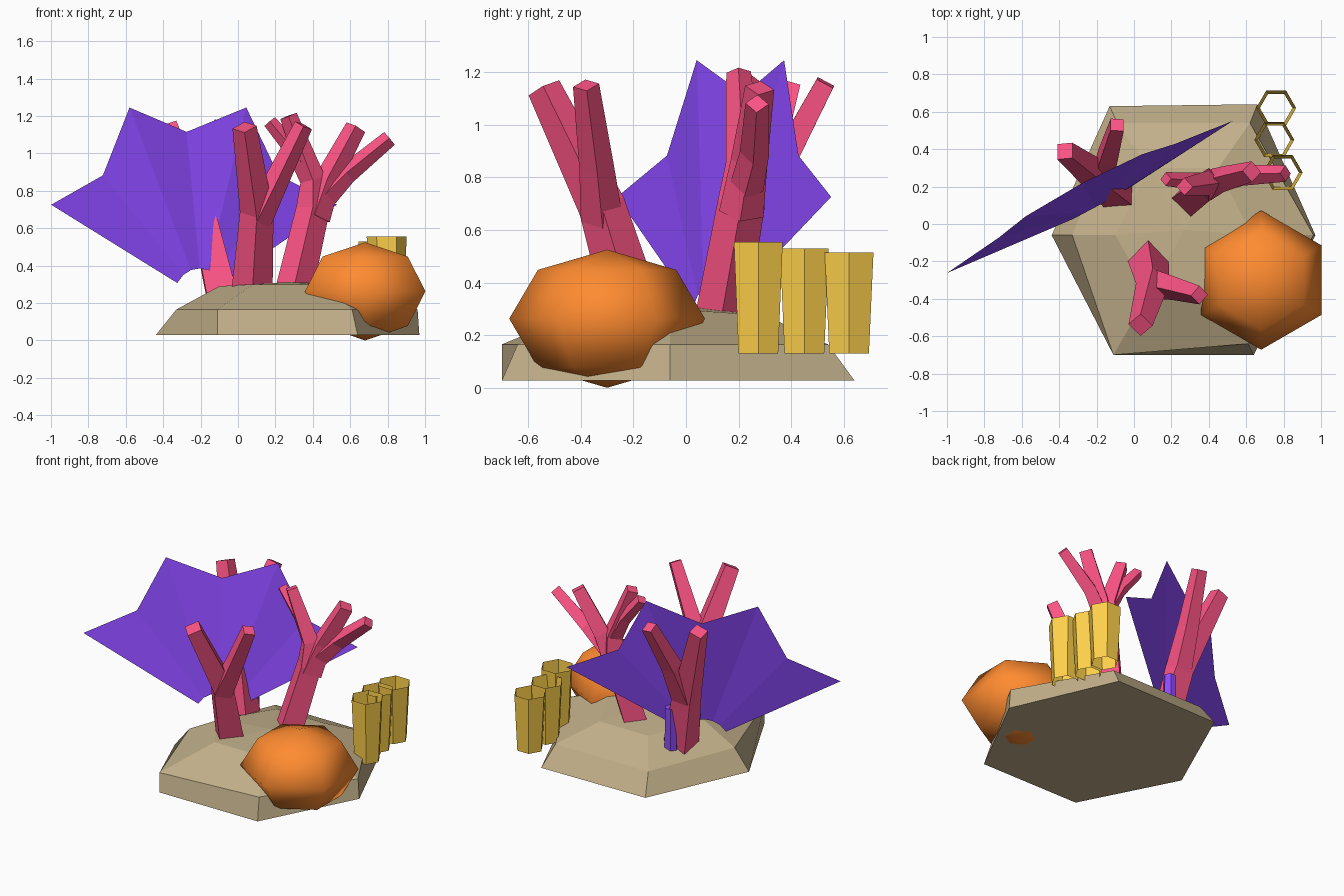
import bpy, bmesh, math
from mathutils import Vector

if "Cube" in bpy.data.objects:
    bpy.data.objects.remove(bpy.data.objects["Cube"])


def material(name, color):
    m = bpy.data.materials.new(name)
    m.diffuse_color = (*color, 1)
    m.use_nodes = True
    m.node_tree.nodes["Principled BSDF"].inputs["Base Color"].default_value = m.diffuse_color
    return m


SAND = material("sand", (0.55, 0.44, 0.26))
PINK = material("pink", (1.0, 0.09, 0.24))
PURPLE = material("purple", (0.27, 0.07, 1.0))
ORANGE = material("orange", (1.0, 0.26, 0.03))
YELLOW = material("yellow", (1.0, 0.64, 0.07))


def finish(name, bm, mat):
    bmesh.ops.recalc_face_normals(bm, faces=bm.faces)
    me = bpy.data.meshes.new(name)
    bm.to_mesh(me)
    bm.free()
    me.materials.append(mat)
    ob = bpy.data.objects.new(name, me)
    bpy.context.collection.objects.link(ob)
    return ob


def loft(bm, rings, caps=True, closed=True):
    vs = [[bm.verts.new(p) for p in ring] for ring in rings]
    n = len(vs[0])
    for a, b in zip(vs, vs[1:]):
        for i in range(n if closed else n - 1):
            j = (i + 1) % n
            bm.faces.new((a[i], a[j], b[j], b[i]))
    if caps:
        bm.faces.new(vs[0][::-1])
        bm.faces.new(vs[-1])
    return vs


def circle(c, r, n, z):
    return [(c[0] + r * math.cos(math.tau * i / n),
             c[1] + r * math.sin(math.tau * i / n), z) for i in range(n)]


# Rock base: three irregular hexagons and a low peak
bm = bmesh.new()
bottom = [(-.44, -.06), (-.11, -.70), (.64, -.70), (.97, -.06), (.66, .64), (-.13, .63)]
middle = [(-.33, -.06), (-.11, -.70), (.61, -.64), (.96, -.06), (.62, .54), (-.09, .54)]
top = [(-.10, -.06, .29), (.08, -.37, .30), (.45, -.37, .30),
       (.63, -.06, .30), (.45, .30, .275), (.08, .30, .275)]
vs = loft(bm, [[(x, y, .028) for x, y in bottom], [(x, y, .165) for x, y in middle], top], caps=False)
bm.faces.new(vs[0][::-1])
peak = bm.verts.new((.27, -.03, .312))
for i in range(6):
    bm.faces.new((vs[2][i], vs[2][(i + 1) % 6], peak))
finish("rock_base", bm, SAND)

# Round coral: smooth six-sided ball
bm = bmesh.new()
bmesh.ops.create_uvsphere(bm, u_segments=6, v_segments=4, radius=1)
for v in bm.verts:
    v.co = (.68 + .372 * v.co.x, -.30 + .372 * v.co.y, .2625 + .2625 * v.co.z)
ball = finish("round_coral", bm, ORANGE)
for p in ball.data.polygons:
    p.use_smooth = True


# Branching corals: tapered four-sided limbs
def limb(bm, pts, radii, phase):
    pts = [Vector(p) for p in pts]
    rings = []
    for i, (p, r) in enumerate(zip(pts, radii)):
        d = (pts[min(i + 1, len(pts) - 1)] - pts[max(i - 1, 0)]).normalized()
        a = Vector((1, 0, 0))
        a = (a - a.dot(d) * d).normalized()
        b = d.cross(a)
        angles = [phase + math.pi / 2 * k for k in range(4)]
        rings.append([p + r * (a * math.cos(t) + b * math.sin(t)) for t in angles])
    loft(bm, rings)


corals = {
    "front_branch_coral": (0, [
        ([(.075, -.19, .26), (.10, -.32, .69), (.035, -.54, 1.14)], (.11, .09, .065)),
        ([(.10, -.32, .64), (.20, -.34, .84), (.35, -.38, 1.15)], (.08, .066, .05))]),
    "right_branch_coral": (0, [
        ([(.30, .135, .27), (.40, .21, .70), (.40, .22, .86), (.27, .20, 1.20)], (.10, .09, .068, .047)),
        ([(.39, .22, .85), (.31, .23, 1.0), (.17, .24, 1.17)], (.055, .046, .037)),
        ([(.41, .21, .66), (.48, .24, .86), (.63, .28, 1.14)], (.085, .07, .056)),
        ([(.46, .23, .76), (.58, .26, .89), (.81, .27, 1.08)], (.065, .056, .044))]),
    "back_branch_coral": (math.pi / 4, [
        ([(-.08, .17, .21), (-.17, .235, .60), (-.37, .39, 1.15)], (.115, .095, .06)),
        ([(-.16, .24, .58), (-.14, .36, .84), (-.09, .53, 1.16)], (.085, .068, .05))]),
}
for name, (phase, limbs) in corals.items():
    bm = bmesh.new()
    for pts, radii in limbs:
        limb(bm, pts, radii, phase)
    finish(name, bm, PINK)

# Fan coral: thin cupped sheet with a zigzag rim
centre, u, n = Vector((-.235, .145, 0)), Vector((.883, .47, 0)), Vector((-.47, .883, 0))
inner, outer = [], []
rim = [(.997, 0, 29.8), (.842, .037, 50.8), (1.075, .07, 70.8), (.885, .085, 90)]
for i in range(7):
    r, d, deg = rim[min(i, 6 - i)]
    t = math.radians(deg if i < 4 else 180 - deg)
    for ring, rad, off in ((inner, .155, -.062), (outer, r, d)):
        ring.append(centre - u * rad * math.cos(t) + n * off + Vector((0, 0, .23 + rad * math.sin(t))))
bm = bmesh.new()
loft(bm, [inner, outer], caps=False, closed=False)
finish("fan_coral", bm, PURPLE)

# Fan stem
bm = bmesh.new()
loft(bm, [circle((-.07, .265), .045, 6, .15), circle((-.07, .265), .04, 6, .50)])
finish("fan_stem", bm, PURPLE)

# Tube corals: open hexagonal sleeves, wider at the top
for i, (x, y, z) in enumerate([(.795, .275, .555), (.75, .45, .53), (.76, .62, .515)]):
    bm = bmesh.new()
    loft(bm, [circle((x, y), .087, 6, .13), circle((x, y), .107, 6, z)], caps=False)
    finish(f"tube_coral_{i + 1}", bm, YELLOW)
